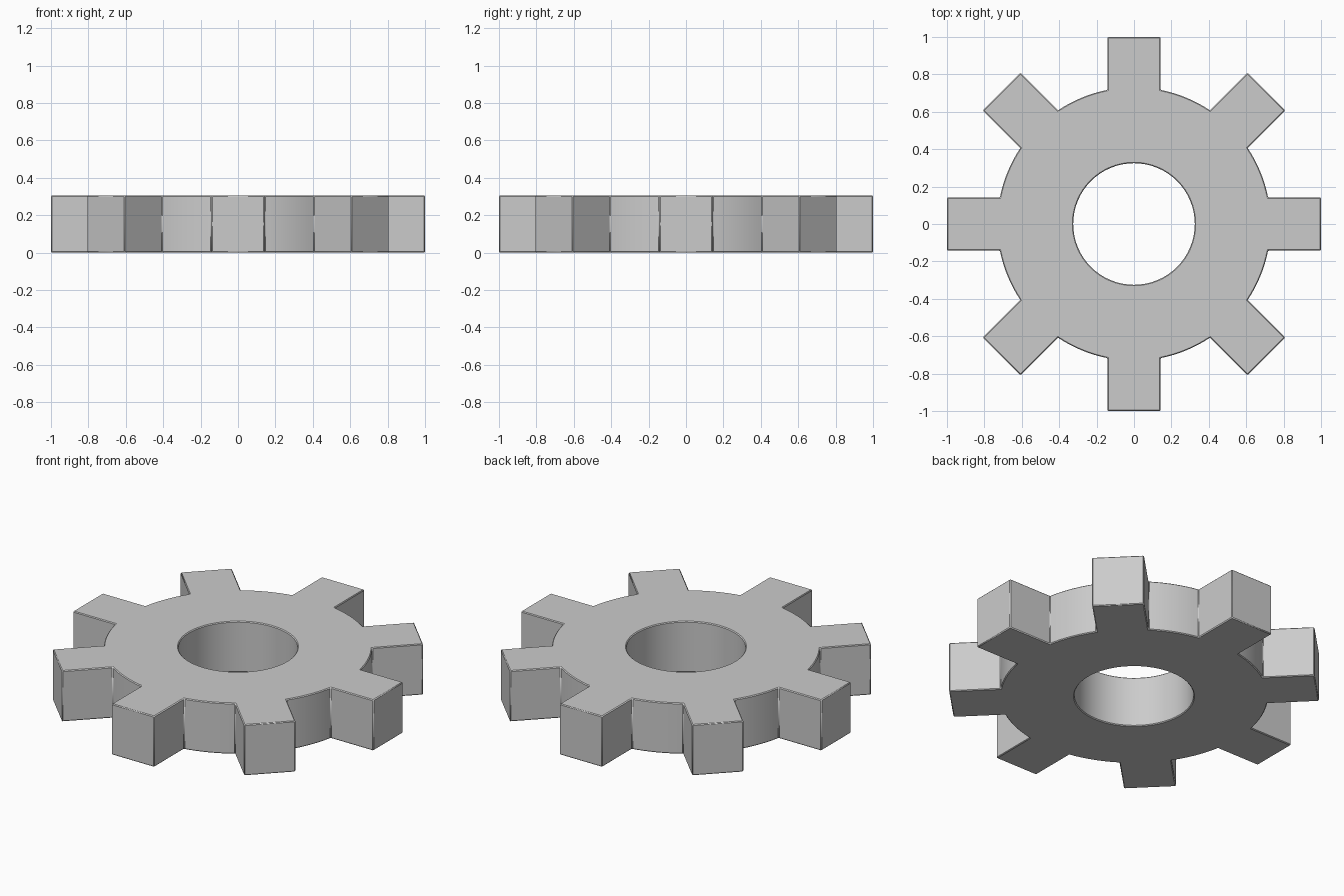
import bpy, bmesh
from math import sin, cos, asin, pi, tau, radians

if "Cube" in bpy.data.objects:
    bpy.data.objects.remove(bpy.data.objects["Cube"])

TEETH, TIP, ROOT, HALF_W = 8, 1.0, 0.731, 0.142
BORE, HEIGHT = 0.325, 0.306
ARC_STEPS, BORE_STEPS = 8, 64


def gear_outline():
    """One tooth tip plus one root arc, repeated around the centre."""
    pts = []
    root_angle = asin(HALF_W / ROOT)
    pitch = tau / TEETH
    for i in range(TEETH):
        a = i * pitch
        for side in (-HALF_W, HALF_W):
            pts.append((TIP * cos(a) - side * sin(a), TIP * sin(a) + side * cos(a)))
        for k in range(ARC_STEPS + 1):
            t = a + root_angle + (pitch - 2 * root_angle) * k / ARC_STEPS
            pts.append((ROOT * cos(t), ROOT * sin(t)))
    return pts


def add_loop(bm, pts):
    vs = [bm.verts.new((x, y, 0)) for x, y in pts]
    return [bm.edges.new((vs[i - 1], vs[i])) for i in range(len(vs))]


# Flat gear face with a round bore
bm = bmesh.new()
edges = add_loop(bm, gear_outline())
edges += add_loop(bm, [(BORE * cos(tau * i / BORE_STEPS), BORE * sin(tau * i / BORE_STEPS))
                       for i in range(BORE_STEPS)])
bmesh.ops.triangle_fill(bm, edges=edges, use_beauty=True, normal=(0, 0, 1))

# Thickness
ext = bmesh.ops.extrude_face_region(bm, geom=bm.faces[:], use_keep_orig=True)
bmesh.ops.translate(bm, vec=(0, 0, HEIGHT),
                    verts=[g for g in ext["geom"] if isinstance(g, bmesh.types.BMVert)])
bmesh.ops.recalc_face_normals(bm, faces=bm.faces[:])

mesh = bpy.data.meshes.new("gear_wheel")
bm.to_mesh(mesh)
bm.free()
gear = bpy.data.objects.new("gear_wheel", mesh)
bpy.context.collection.objects.link(gear)

# Smooth root arcs and bore, crisp teeth
bpy.context.view_layer.objects.active = gear
gear.select_set(True)
bpy.ops.object.shade_smooth_by_angle(angle=radians(30))

# Fine edge break
bevel = gear.modifiers.new("edge_break", 'BEVEL')
bevel.width = 0.005
bevel.segments = 1
bevel.limit_method = 'ANGLE'
bevel.angle_limit = radians(60)
